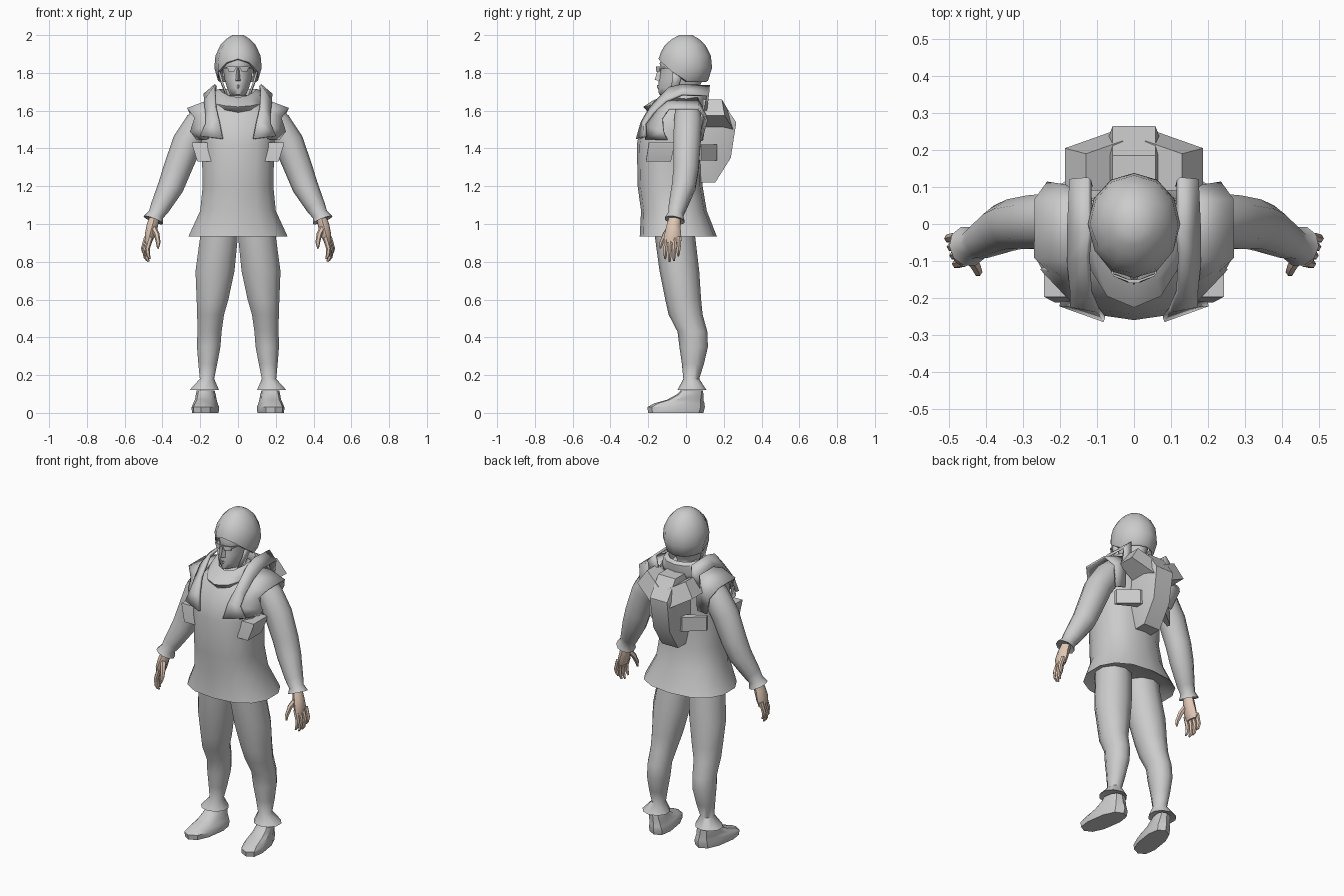
import bpy, bmesh, math
from mathutils import Vector

skin_mat = bpy.data.materials.new("skin")
skin_mat.diffuse_color = (0.75, 0.58, 0.47, 1)


def finish(name, bm, mirror=False, solid=0, offset=0, mat=None, angle=50):
    bmesh.ops.recalc_face_normals(bm, faces=bm.faces)
    me = bpy.data.meshes.new(name)
    bm.to_mesh(me)
    bm.free()
    me.shade_smooth()
    me.set_sharp_from_angle(angle=math.radians(angle))
    ob = bpy.data.objects.new(name, me)
    bpy.context.collection.objects.link(ob)
    if mat:
        me.materials.append(mat)
    if solid:
        s = ob.modifiers.new("thickness", 'SOLIDIFY')
        s.thickness, s.offset = solid, offset
    if mirror:
        m = ob.modifiers.new("mirror", 'MIRROR')
        m.use_mirror_merge = False
    return ob


def skin(name, rings, loop=True, caps=(True, True), **kw):
    """Bridge rows of points; loop closes each row, caps closes the ends."""
    bm = bmesh.new()
    rows = [[bm.verts.new(p) for p in r] for r in rings]
    n = len(rows[0])
    for a, b in zip(rows, rows[1:]):
        for i in range(n if loop else n - 1):
            j = (i + 1) % n
            bm.faces.new((a[i], a[j], b[j], b[i]))
    if loop and caps[0]:
        bm.faces.new(rows[0])
    if loop and caps[1]:
        bm.faces.new(rows[-1])
    return finish(name, bm, **kw)


def spow(v, p):
    return math.copysign(abs(v) ** (2 / p), v)


def loft(name, secs, n=12, p=2.3, shear=0, **kw):
    """Horizontal sections (z, centre x, half width, front y, back y)."""
    unit = [(spow(math.cos(a), p), spow(math.sin(a), p))
            for a in (2 * math.pi * (i + 0.5) / n for i in range(n))]
    mx, my = max(u[0] for u in unit), max(u[1] for u in unit)
    rings = []
    for z, cx, hx, yf, yb in secs:
        r = []
        for u, v in unit:
            y = (yf + yb) / 2 + (yb - yf) / 2 * v / my
            r.append((cx + hx * u / mx + shear * y, y, z))
        rings.append(r)
    return skin(name, rings, **kw)


def tube(name, path, n=8, **kw):
    """Path of (x, y, z, radius in xz, radius in y)."""
    pts = [Vector(q[:3]) for q in path]
    rings = []
    for i, q in enumerate(path):
        d = (pts[min(i + 1, len(pts) - 1)] - pts[max(i - 1, 0)]).normalized()
        u = d.cross(Vector((0, 1, 0))).normalized()
        v = u.cross(d)
        rings.append([pts[i] + u * q[3] * math.cos(2 * math.pi * k / n)
                      + v * q[4] * math.sin(2 * math.pi * k / n) for k in range(n)])
    return skin(name, rings, **kw)


def hull(name, pts, **kw):
    bm = bmesh.new()
    for q in pts:
        bm.verts.new(q)
    bmesh.ops.convex_hull(bm, input=bm.verts)
    bmesh.ops.dissolve_limit(bm, angle_limit=0.02, verts=bm.verts, edges=bm.edges)
    return finish(name, bm, angle=25, **kw)


def box(x0, x1, y0, y1, z0, z1):
    return [(x, y, z) for x in (x0, x1) for y in (y0, y1) for z in (z0, z1)]


# Jacket with flared hem
loft("jacket", [(0.97, 0, 0.2, -0.19, 0.11), (0.935, 0, 0.262, -0.245, 0.163),
                (1.07, 0, 0.2, -0.238, 0.11), (1.2, 0, 0.187, -0.256, 0.088),
                (1.42, 0, 0.192, -0.26, 0.085), (1.5, 0, 0.197, -0.245, 0.09),
                (1.59, 0, 0.19, -0.2, 0.09), (1.65, 0, 0.13, -0.15, 0.08),
                (1.68, 0, 0.08, -0.1, 0.06)], n=14, p=2.4)

# Sleeves with flared cuffs
tube("sleeve", [(0.15, 0.01, 1.6, 0.06, 0.07), (0.205, 0.01, 1.53, 0.077, 0.077),
                (0.268, 0.005, 1.43, 0.08, 0.076), (0.322, 0.0, 1.29, 0.074, 0.07),
                (0.355, -0.012, 1.2, 0.069, 0.066), (0.412, -0.045, 1.09, 0.052, 0.05),
                (0.434, -0.055, 1.05, 0.042, 0.042), (0.448, -0.06, 1.02, 0.056, 0.056),
                (0.44, -0.058, 1.035, 0.03, 0.03)], n=10, mirror=True)

# Hands: palm, four fingers, thumb
tube("palm", [(0.44, -0.058, 1.04, 0.026, 0.03), (0.454, -0.066, 0.99, 0.03, 0.037),
              (0.467, -0.07, 0.94, 0.027, 0.045), (0.474, -0.07, 0.9, 0.016, 0.042)],
     mirror=True, mat=skin_mat)
for i, low in enumerate((0.815, 0.8, 0.805, 0.83)):
    x, y = 0.462 + 0.007 * i, -0.104 + 0.023 * i
    tube("finger_%d" % (i + 1), [(x, y, 0.93, 0.014, 0.013),
                                 (x + 0.018, y - 0.004, 0.87, 0.013, 0.012),
                                 (x + 0.014, y - 0.006, low + 0.02, 0.011, 0.01),
                                 (x + 0.004, y - 0.006, low, 0.005, 0.005)],
         n=6, mirror=True, mat=skin_mat)
tube("thumb", [(0.45, -0.08, 0.985, 0.017, 0.018), (0.43, -0.11, 0.945, 0.015, 0.015),
               (0.422, -0.13, 0.9, 0.012, 0.012), (0.424, -0.137, 0.87, 0.005, 0.005)],
     n=6, mirror=True, mat=skin_mat)

# Trousers with flared ankles
loft("trouser_leg", [(1.0, 0.1, 0.1, -0.17, 0.04), (0.92, 0.102, 0.1, -0.163, 0.05),
                     (0.75, 0.122, 0.103, -0.14, 0.07), (0.6, 0.135, 0.084, -0.11, 0.08),
                     (0.52, 0.145, 0.071, -0.092, 0.088), (0.43, 0.151, 0.064, -0.045, 0.113),
                     (0.35, 0.155, 0.062, -0.035, 0.116), (0.26, 0.16, 0.05, -0.022, 0.095),
                     (0.18, 0.164, 0.038, -0.014, 0.07), (0.122, 0.178, 0.077, -0.045, 0.108),
                     (0.13, 0.175, 0.05, -0.02, 0.08)], n=10, p=2, mirror=True)

# Shoes
loft("shoe", [(0, 0.165, 0.062, -0.2, 0.092), (0.03, 0.165, 0.064, -0.205, 0.1),
              (0.05, 0.167, 0.057, -0.17, 0.098), (0.07, 0.17, 0.052, -0.1, 0.092),
              (0.1, 0.174, 0.048, -0.045, 0.092), (0.118, 0.176, 0.044, -0.03, 0.09)],
     n=10, p=2.5, shear=-0.15, angle=35, mirror=True)

# Head, nose, lips and glasses
loft("head", [(1.6, 0, 0.06, -0.09, 0.06), (1.68, 0, 0.052, -0.1, 0.06),
              (1.685, 0, 0.042, -0.143, 0.06), (1.72, 0, 0.058, -0.148, 0.07),
              (1.77, 0, 0.072, -0.143, 0.09), (1.83, 0, 0.08, -0.133, 0.1),
              (1.85, 0, 0.08, -0.14, 0.1), (1.91, 0, 0.075, -0.11, 0.09)], n=14, p=2, angle=60)
hull("nose", [(-0.018, -0.13, 1.755), (0.018, -0.13, 1.755), (0, -0.166, 1.763),
              (0, -0.147, 1.825), (-0.008, -0.125, 1.825), (0.008, -0.125, 1.825)])
hull("lips", [(-0.025, -0.13, 1.73), (0.025, -0.13, 1.73), (0, -0.155, 1.737),
              (0, -0.152, 1.718), (0, -0.13, 1.715)])
hull("lens", [(x, y + d, z) for d in (0, -0.006) for x, y, z in (
    (0.01, -0.152, 1.833), (0.056, -0.135, 1.833), (0.05, -0.135, 1.808), (0.018, -0.152, 1.808))],
     mirror=True)
hull("glasses_bridge", box(-0.016, 0.016, -0.16, -0.15, 1.826, 1.833))
hull("glasses_temple", [(x, y, z) for x, y in ((0.054, -0.141), (0.06, -0.135), (0.085, -0.02),
                                               (0.078, -0.02)) for z in (1.822, 1.831)], mirror=True)

# Hood: dome whose lower rim arches over the face, turned in at the edge
prof = [(1.74, 0.1), (1.82, 0.126), (1.89, 0.12), (1.95, 0.092), (1.98, 0.062), (2.0, 0.03)]


def radius(z):
    for (z0, r0), (z1, r1) in zip(prof, prof[1:]):
        if z <= z1 + 1e-6:
            return r0 + (r1 - r0) * (z - z0) / (z1 - z0)
    return prof[-1][1]


rows = []
for t, k in ((0.12, 0.72), (0, 0.93), (0.03, 1), (0.3, 1), (0.56, 1), (0.79, 1), (0.92, 1), (1, 1)):
    row = []
    for i in range(12):
        a = 2 * math.pi * i / 12
        c = math.cos(a)
        zb = 1.752 + 0.118 * max(0, c) ** 1.3
        z = zb + (2.0 - zb) * t
        r = radius(z) * k
        row.append((r * math.sin(a), -r * c * (1.2 if c > 0 else 1.1), z))
    rows.append(row)
skin("hood", rows, caps=(False, True), angle=40)
skin("cheek_strap", [[(0.1, -0.07, 1.81), (0.1, -0.02, 1.79)],
                     [(0.084, -0.075, 1.75), (0.084, -0.035, 1.74)],
                     [(0.058, -0.085, 1.68), (0.058, -0.045, 1.67)]],
     loop=False, solid=0.01, mirror=True)

# Collar: rolled ring dipping to a point at the front
rows = []
for hx, yf, yb, zs, dip in ((0.075, -0.09, 0.07, 1.66, 0.02), (0.1, -0.13, 0.095, 1.712, 0.045),
                            (0.125, -0.175, 0.11, 1.7, 0.05), (0.14, -0.222, 0.105, 1.65, 0.03),
                            (0.13, -0.19, 0.09, 1.6, 0.015)):
    row = []
    for i in range(12):
        a = 2 * math.pi * i / 12
        c = math.cos(a)
        row.append((hx * math.sin(a), c * yf if c > 0 else -c * yb, zs - dip * max(0, c) ** 1.5))
    rows.append(row)
skin("collar", rows, caps=(False, False), solid=0.008)

# Shoulder straps: broad flaps running over the shoulder to the chest
skin("shoulder_strap", [[(0.11, 0.1, 1.6), (0.17, 0.1, 1.58)],
                        [(0.12, 0.122, 1.73), (0.172, 0.115, 1.68)],
                        [(0.118, -0.02, 1.735), (0.176, -0.02, 1.685)],
                        [(0.125, -0.09, 1.72), (0.176, -0.105, 1.65)],
                        [(0.118, -0.185, 1.62), (0.17, -0.175, 1.585)],
                        [(0.098, -0.232, 1.54), (0.17, -0.218, 1.53)],
                        [(0.08, -0.258, 1.45), (0.2, -0.215, 1.465)]],
     loop=False, solid=0.016, mirror=True, angle=30)

# Vest caps flaring around the sleeve openings
skin("shoulder_cap", [[(0.16, -0.215, 1.45), (0.215, -0.1, 1.445)],
                      [(0.16, -0.215, 1.52), (0.25, -0.12, 1.49)],
                      [(0.15, -0.165, 1.6), (0.228, -0.125, 1.56)],
                      [(0.12, -0.1, 1.665), (0.268, -0.09, 1.61)],
                      [(0.12, 0.06, 1.665), (0.268, 0.065, 1.61)],
                      [(0.14, 0.095, 1.6), (0.235, 0.11, 1.55)],
                      [(0.14, 0.09, 1.45), (0.2, 0.08, 1.44)]],
     loop=False, solid=0.01, mirror=True, angle=30)

# Chest pouches and side straps to the pack
hull("chest_pouch", box(0.12, 0.243, -0.197, -0.06, 1.42, 1.432)
     + box(0.14, 0.215, -0.212, -0.08, 1.33, 1.34), mirror=True)
hull("side_strap", [(x, y, z) for x, y in ((0.04, 0.165), (0.04, 0.14), (0.19, 0.06), (0.195, 0.08),
                                           (0.09, 0.165)) for z in (1.335, 1.42)], mirror=True)

# Backpack: tapering spine with two diagonal arms
hull("pack_spine", box(-0.058, 0.058, 0.08, 0.265, 1.53, 1.54) + box(-0.058, 0.058, 0.08, 0.185, 1.64, 1.655)
     + box(-0.085, 0.085, 0.07, 0.19, 1.5, 1.53) + box(-0.055, 0.055, 0.07, 0.237, 1.35, 1.36)
     + box(-0.08, 0.08, 0.07, 0.16, 1.35, 1.36) + box(-0.055, 0.055, 0.07, 0.155, 1.22, 1.225))
hull("pack_arm", [(x, y, z) for x, z, y1 in ((0.03, 1.6, 0.225), (0.06, 1.5, 0.25), (0.187, 1.575, 0.205),
                                            (0.13, 1.66, 0.19)) for y in (0.09, y1)], mirror=True)
